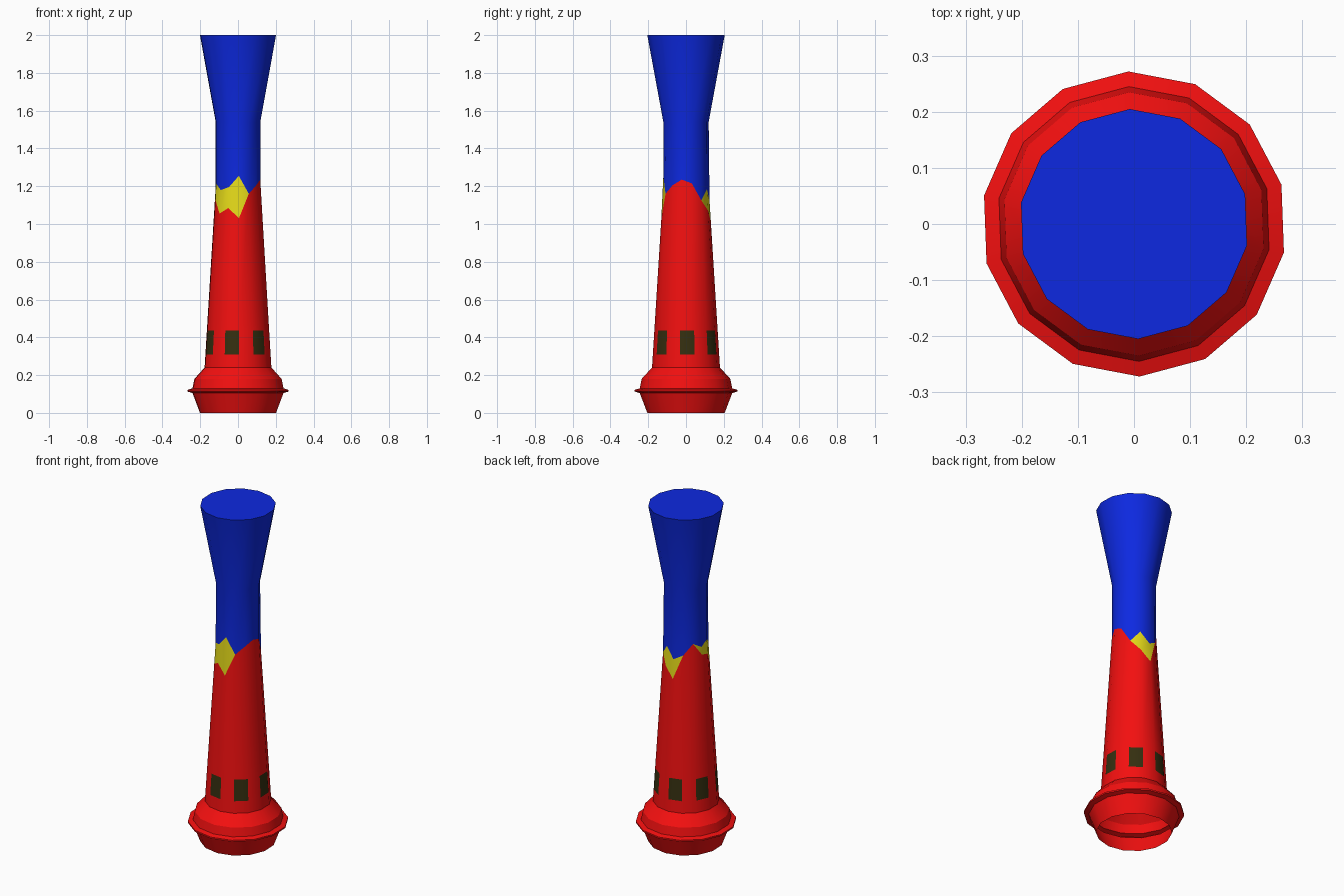
import bpy, bmesh, math

if "Cube" in bpy.data.objects:
    bpy.data.objects.remove(bpy.data.objects["Cube"])

SIDES = 14
START = math.radians(-87.9)   # angle of the first corner, near the front


def material(name, color):
    m = bpy.data.materials.new(name)
    m.diffuse_color = (*color, 1)
    m.use_nodes = True
    m.node_tree.nodes["Principled BSDF"].inputs["Base Color"].default_value = m.diffuse_color
    return m


RED = material("red", (0.9, 0.005, 0.005))
YELLOW = material("yellow", (0.8, 0.72, 0.01))
BLUE = material("blue", (0.004, 0.022, 0.75))
DARK = material("dark", (0.035, 0.028, 0.005))


def neck_radius(z):
    """Tapering tower that turns into a straight neck."""
    return max(0.12, 0.18 - 0.0625 * (z - 0.24))


def ring(radius, z):
    return [(radius, z)] * SIDES


def lathe(name, rings, mats, pick=lambda row, k: 0, cap=False):
    """Skin between rings; each ring has one (radius, z) per corner."""
    bm = bmesh.new()
    rows = []
    for r in rings:
        row = []
        for k, (rad, z) in enumerate(r):
            a = START + math.tau * k / SIDES
            row.append(bm.verts.new((rad * math.cos(a), rad * math.sin(a), z)))
        rows.append(row)
    for i in range(len(rows) - 1):
        for k in range(SIDES):
            n = (k + 1) % SIDES
            f = bm.faces.new((rows[i][k], rows[i][n], rows[i + 1][n], rows[i + 1][k]))
            f.material_index = pick(i, k)
    if cap:
        bm.faces.new(rows[-1])
    bmesh.ops.remove_doubles(bm, verts=bm.verts[:], dist=1e-5)
    loose = [v for v in bm.verts if not v.link_faces]
    edges = [e for e in bm.edges if not e.link_faces]
    bmesh.ops.delete(bm, geom=edges, context='EDGES')
    bmesh.ops.delete(bm, geom=[v for v in loose if v.is_valid], context='VERTS')
    me = bpy.data.meshes.new(name)
    bm.to_mesh(me)
    bm.free()
    for m in mats:
        me.materials.append(m)
    ob = bpy.data.objects.new(name, me)
    bpy.context.collection.objects.link(ob)
    bpy.ops.object.select_all(action='DESELECT')
    ob.select_set(True)
    bpy.context.view_layer.objects.active = ob
    bpy.ops.object.shade_smooth_by_angle(angle=math.radians(30))
    return ob


# Jagged edges where red, yellow and blue meet, one height per corner
low = [1.03, 1.16, 1.205, 1.235, 1.215, 1.125, 1.07,
       1.01, 1.155, 1.22, 1.145, 1.13, 1.055, 1.085]
high = [1.255, 1.16, 1.205, 1.235, 1.215, 1.125, 1.185,
        1.125, 1.155, 1.22, 1.19, 1.215, 1.18, 1.195]
low_edge = [(neck_radius(z), z) for z in low]
high_edge = [(neck_radius(z), z) for z in high]

# Red tower with flanged foot, open below; every other side has a window
foot = [(0.205, 0), (0.245, 0.105), (0.272, 0.113), (0.272, 0.122),
        (0.245, 0.13), (0.235, 0.18), (0.18, 0.24)]
body = foot + [(neck_radius(z), z) for z in (0.31, 0.435)]
window_row = len(foot)
lathe("red_tower", [ring(r, z) for r, z in body] + [low_edge], [RED, DARK],
      pick=lambda row, k: int(row == window_row and k % 2 == 1))

# Yellow patches between the two jagged edges (only where they differ)
def patches():
    bm = bmesh.new()
    for k in range(SIDES):
        n = (k + 1) % SIDES
        pts = []
        for c, (rad, z) in ((k, low_edge[k]), (n, low_edge[n]),
                            (n, high_edge[n]), (k, high_edge[k])):
            a = START + math.tau * c / SIDES
            p = (rad * math.cos(a), rad * math.sin(a), z)
            if p not in pts:
                pts.append(p)
        if len(pts) > 2:
            bm.faces.new([bm.verts.new(p) for p in pts])
    bmesh.ops.remove_doubles(bm, verts=bm.verts[:], dist=1e-5)
    me = bpy.data.meshes.new("yellow_patches")
    bm.to_mesh(me)
    bm.free()
    me.materials.append(YELLOW)
    ob = bpy.data.objects.new("yellow_patches", me)
    bpy.context.collection.objects.link(ob)
    me.shade_smooth()


patches()

# Blue neck flaring to a closed flat top
lathe("blue_funnel", [high_edge, ring(0.12, 1.54), ring(0.205, 2.0)], [BLUE], cap=True)
